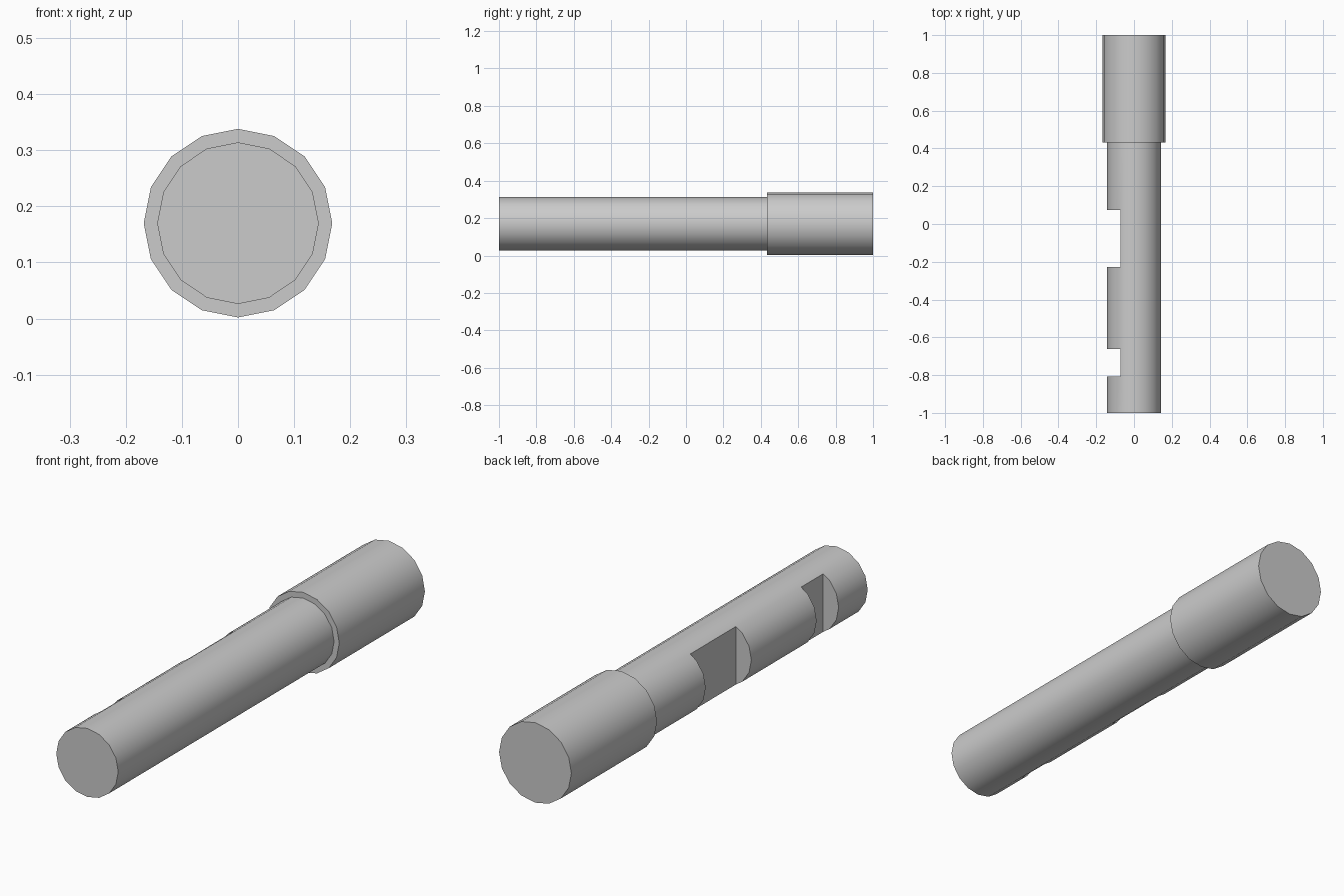
import bpy
import math

if "Cube" in bpy.data.objects:
    bpy.data.objects.remove(bpy.data.objects["Cube"], do_unlink=True)

AXIS_Z = 0.17      # height of the pin's centre line
SHAFT_R = 0.144
COLLAR_R = 0.168
SHOULDER_Y = 0.432

steel = bpy.data.materials.new("plain grey")
steel.use_nodes = True
grey = (0.6, 0.6, 0.6, 1)
steel.diffuse_color = grey
steel.node_tree.nodes["Principled BSDF"].inputs["Base Color"].default_value = grey


def rod(name, radius, y0, y1):
    """Sixteen-sided cylinder lying along y."""
    bpy.ops.mesh.primitive_cylinder_add(
        vertices=16, radius=radius, depth=y1 - y0,
        location=(0, (y0 + y1) / 2, AXIS_Z), rotation=(math.pi / 2, 0, 0))
    obj = bpy.context.object
    obj.name = name
    obj.data.materials.append(steel)
    return obj


def cut_notch(target, y0, y1, floor_x):
    """Remove everything left of floor_x between y0 and y1."""
    width = 0.2
    bpy.ops.mesh.primitive_cube_add(
        size=1, location=(floor_x - width / 2, (y0 + y1) / 2, AXIS_Z))
    cutter = bpy.context.object
    cutter.name = "notch_cutter"
    cutter.scale = (width, y1 - y0, 1)
    cutter.hide_render = True
    cutter.data.materials.append(steel)
    bpy.context.view_layer.objects.active = target
    mod = target.modifiers.new("notch", "BOOLEAN")
    mod.operation = "DIFFERENCE"
    mod.solver = "EXACT"
    mod.object = cutter
    bpy.ops.object.modifier_apply(modifier=mod.name)
    bpy.data.objects.remove(cutter, do_unlink=True)


# Slim shaft, its end sunk slightly into the collar
shaft = rod("shaft", SHAFT_R, -1, SHOULDER_Y + 0.02)

# Short and long flat-bottomed notches, half the radius deep
for y0, y1 in ((-0.807, -0.661), (-0.228, 0.075)):
    cut_notch(shaft, y0, y1, -SHAFT_R / 2)

# Thicker collar at the back
collar = rod("collar", COLLAR_R, SHOULDER_Y, 1)

# Smooth round sides, crisp ends and notches
for obj in (shaft, collar):
    bpy.ops.object.select_all(action="DESELECT")
    obj.select_set(True)
    bpy.context.view_layer.objects.active = obj
    bpy.ops.object.shade_smooth_by_angle(angle=math.radians(30))
